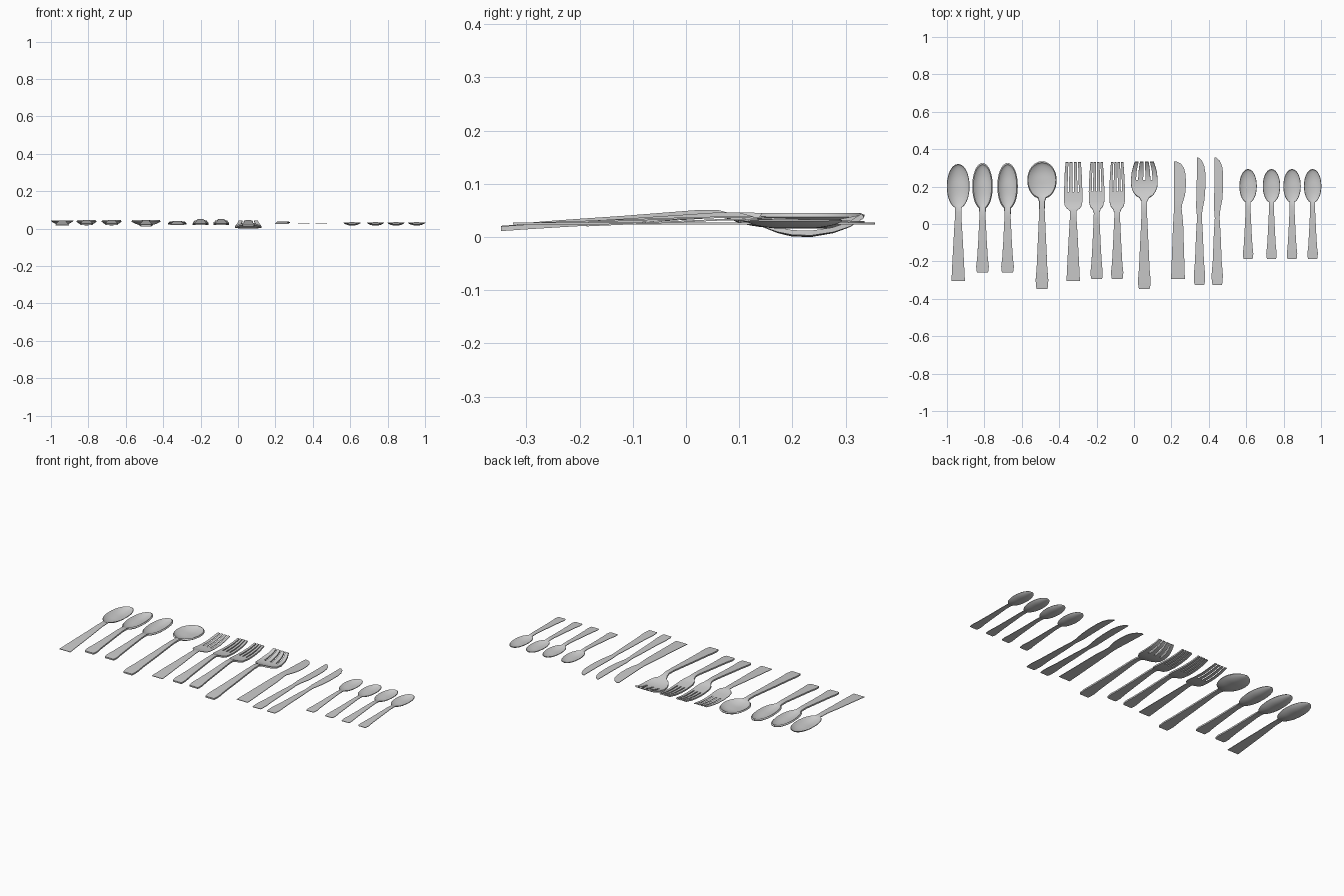
import bpy, bmesh, math

if "Cube" in bpy.data.objects:
    bpy.data.objects.remove(bpy.data.objects["Cube"])

EVEN = [-1, -.84, -.6, -.3, 0, .3, .6, .84, 1]
TINED = [-1, -.62, -.46, -.08, .08, .46, .62, 1]


def loft(name, cx, stations, thick, cols=EVEN, slot=None):
    """Sheet lofted along y from stations (y, half width, z, dish depth, x offset)."""
    bm = bmesh.new()
    rows = []
    for s in stations:
        y, w, z, d, off = (tuple(s) + (0, 0))[:5]
        rows.append([bm.verts.new((cx + off + u * w, y, z - d * (1 - abs(u) ** 2.4)))
                     for u in cols])
    for i in range(len(rows) - 1):
        for j in range(len(cols) - 1):
            if slot is not None and j % 2 and stations[i][0] >= slot - 1e-4:
                continue
            bm.faces.new((rows[i][j], rows[i][j + 1], rows[i + 1][j + 1], rows[i + 1][j]))
    me = bpy.data.meshes.new(name)
    bm.to_mesh(me)
    bm.free()
    ob = bpy.data.objects.new(name, me)
    bpy.context.collection.objects.link(ob)
    mod = ob.modifiers.new("thickness", 'SOLIDIFY')
    mod.thickness = thick
    mod.offset = -1
    bpy.context.view_layer.objects.active = ob
    ob.select_set(True)
    bpy.ops.object.modifier_apply(modifier=mod.name)
    bpy.ops.object.shade_smooth_by_angle(angle=math.radians(35))
    ob.select_set(False)
    return ob


def handle(end, w_end, w_neck, y_neck, z_end, z_neck, shaped=True):
    """Handle stations, straight taper or with a shouldered end."""
    length = y_neck - end
    if shaped:
        prof = [(0, .82), (.02, .92), (.1, 1), (.24, .84), (.5, .68)]
    else:
        prof = [(0, 1), (.3, .85), (.6, .68)]
    pts = [(end + t * length, w_end * k, z_end + (z_neck - z_end) * t ** .9) for t, k in prof]
    return pts + [(y_neck - .1 * length, w_neck * 1.05, z_neck), (y_neck, w_neck, z_neck)]


def bowl(y0, y1, w, w_neck, rim, depth):
    """Oval spoon bowl stations."""
    out = []
    for k in range(1, 17):
        a = math.radians(4 + k * 10.8)
        s = math.sin(a)
        y = (y0 + y1) / 2 - (y1 - y0) / 2 * math.cos(a)
        ww = w * s ** .95
        if a < 1.5:
            ww = max(ww, w_neck)
        out.append((y, ww, rim, depth * min(1, s * 1.08) ** 1.2))
    return out


def spoon(name, cx, end, w_end, w_neck, y0, y1, w, rim, depth, thick, z_end, z_neck, shaped=True):
    st = handle(end, w_end, w_neck, y0 - .02, z_end, z_neck, shaped)
    loft(name, cx, st + bowl(y0, y1, w, w_neck, rim, depth), thick)


# table spoons and round serving spoon
spoon("large_spoon", -.94, -.305, .036, .017, .085, .318, .059, .044, .022, .003, .02, .042, False)
for i, x in enumerate((-.81, -.676)):
    spoon(f"table_spoon_{i + 1}", x, -.26, .034, .016, .085, .318, .049, .045, .019, .009, .028, .046)
spoon("round_spoon", -.492, -.348, .034, .014, .14, .328, .074, .045, .02, .009, .021, .046)

# teaspoons
for i, x in enumerate((.61, .735, .845, .955)):
    spoon(f"teaspoon_{i + 1}", x, -.187, .028, .013, .115, .291, .045, .033, .014, .003, .023, .034)

# straight fork
loft("large_fork", -.325, handle(-.305, .036, .017, .07, .023, .041, False) + [
    (.085, .036, .037), (.10, .046, .032), (.125, .05, .028), (.172, .049, .024),
    (.23, .047, .024), (.28, .045, .03), (.33, .041, .039)], .003, TINED, .172)

# dinner forks
for i, x in enumerate((-.2, -.09)):
    loft(f"dinner_fork_{i + 1}", x, handle(-.295, .033, .015, .06, .027, .051) + [
        (.082, .022, .045), (.095, .034, .039), (.12, .041, .033), (.175, .042, .028),
        (.23, .04, .028), (.28, .037, .032), (.33, .033, .042)], .009, TINED, .175)

# broad serving fork, curved along its length
loft("serving_fork", .055, handle(-.348, .034, .014, .1, .02, .046) + [
    (.125, .016, .039), (.143, .026, .03), (.155, .045, .025, .001), (.175, .06, .018, .002),
    (.2, .069, .013, .003), (.235, .071, .012, .003), (.275, .067, .018, .002),
    (.305, .059, .028, .001), (.33, .05, .044)], .009, TINED, .235)


def knife(name, cx, edges, z):
    """Knife from (y, left, right, z lift) outline points."""
    loft(name, cx, [(y, (r - l) / 2, z + dz, 0, (l + r) / 2) for y, l, r, dz in edges],
         .003, [-1, 0, 1])


# butter knife
knife("butter_knife", .235, [
    (-.295, -.037, .037, 0), (0, -.026, .028, .01), (.08, -.021, .02, .012), (.1, -.021, .021, .012),
    (.13, -.02, .031, .011), (.17, -.02, .04, .009), (.22, -.02, .043, .007), (.27, -.02, .04, .005),
    (.3, -.02, .032, .004), (.322, -.02, .016, .003), (.335, -.02, -.008, .003)], .027)

# table knives
for i, x in enumerate((.35, .445)):
    knife(f"table_knife_{i + 1}", x, [
        (-.325, -.025, .025, 0), (-.31, -.029, .029, 0), (-.27, -.03, .03, 0), (-.2, -.024, .024, 0),
        (-.05, -.018, .018, 0), (.03, -.013, .013, 0), (.06, -.015, .014, 0), (.09, -.018, .019, 0),
        (.13, -.017, .027, 0), (.2, -.015, .032, 0), (.27, -.014, .032, 0), (.31, -.014, .026, 0),
        (.34, -.014, .012, 0), (.355, -.014, -.005, 0)], .027)
